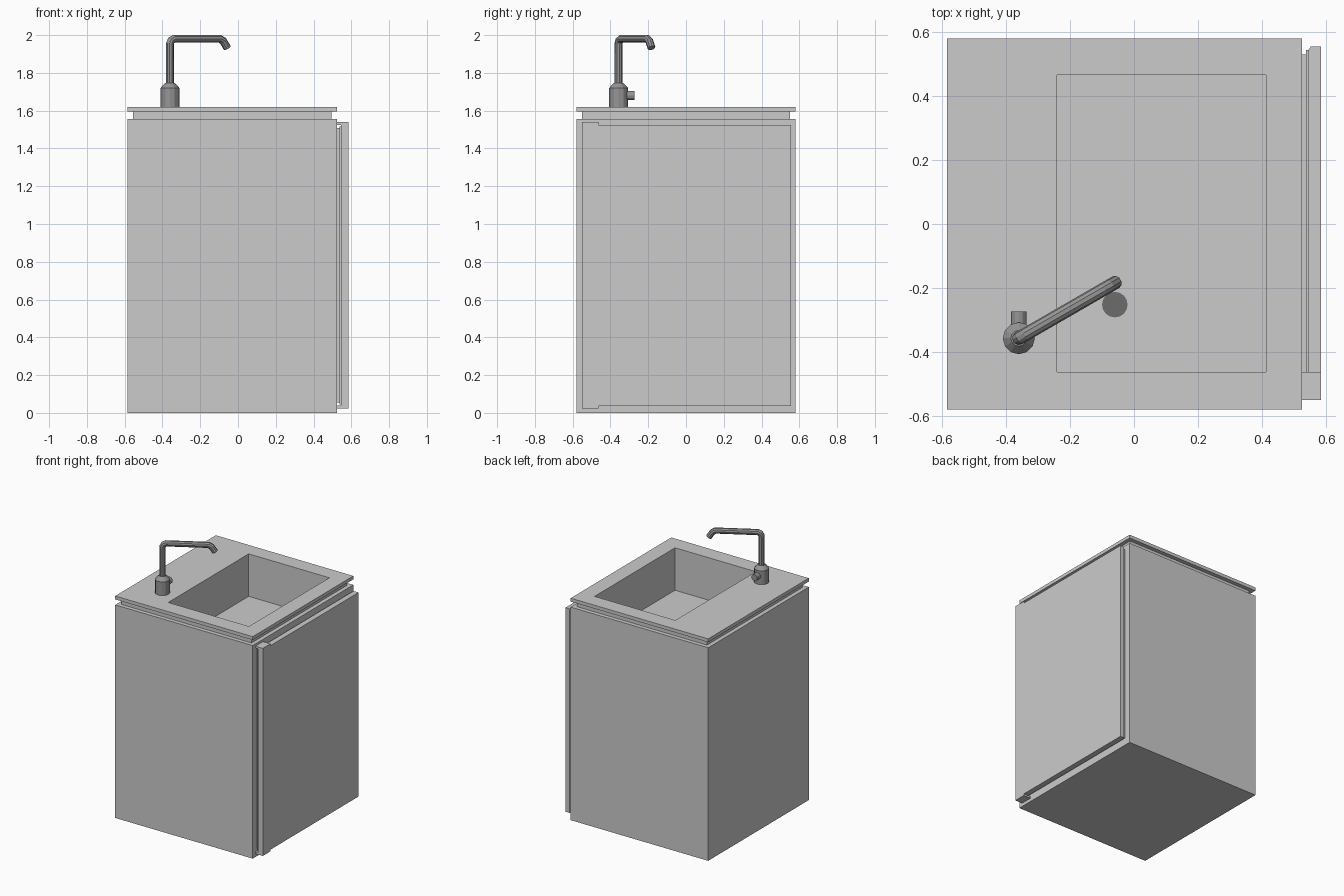
import bpy, bmesh, math
from mathutils import Vector, Matrix

if "Cube" in bpy.data.objects:
    bpy.data.objects.remove(bpy.data.objects["Cube"])


def material(name, v):
    m = bpy.data.materials.new(name)
    m.diffuse_color = (v, v, v, 1)
    m.use_nodes = True
    m.node_tree.nodes["Principled BSDF"].inputs["Base Color"].default_value = m.diffuse_color
    return m


dark_metal = material("dark_metal", 0.3)
drain_dark = material("drain_dark", 0.15)


def finish(name, bm, mat=None):
    me = bpy.data.meshes.new(name)
    bm.to_mesh(me)
    bm.free()
    ob = bpy.data.objects.new(name, me)
    bpy.context.collection.objects.link(ob)
    if mat:
        me.materials.append(mat)
    return ob


def loft(name, rings, cap_start=True, cap_end=True, mat=None):
    """Skin a list of closed point rings, in order."""
    bm = bmesh.new()
    vs = [[bm.verts.new(p) for p in r] for r in rings]
    n = len(rings[0])
    for a, b in zip(vs, vs[1:]):
        for i in range(n):
            j = (i + 1) % n
            bm.faces.new((a[i], a[j], b[j], b[i]))
    if cap_start:
        bm.faces.new(vs[0][::-1])
    if cap_end:
        bm.faces.new(vs[-1])
    return finish(name, bm, mat)


def rect(x0, x1, y0, y1, z):
    return [(x0, y0, z), (x1, y0, z), (x1, y1, z), (x0, y1, z)]


def box(name, x0, x1, y0, y1, z0, z1):
    return loft(name, [rect(x0, x1, y0, y1, z) for z in (z0, z1)])


def turned(name, profile, sides, matrix, mat):
    """Lathe (radius, height) points around local z."""
    rings = [[matrix @ Vector((r * math.cos(2 * math.pi * i / sides),
                               r * math.sin(2 * math.pi * i / sides), h))
              for i in range(sides)] for r, h in profile]
    return loft(name, rings, mat=mat)


OUT = (-0.585, 0.525, -0.58, 0.58)
NECK = (-0.555, 0.495, -0.55, 0.55)
BASIN = (-0.24, 0.412, -0.462, 0.466)
FLOOR = 1.31

# Cabinet shell, open under the neck so the basin can hang inside
loft("cabinet", [rect(*OUT, 0), rect(*OUT, 1.555), rect(*NECK, 1.555)], cap_end=False)

# Recessed neck, countertop and sunken basin in one continuous skin
loft("countertop_basin",
     [rect(*NECK, 1.555), rect(*NECK, 1.595), rect(*OUT, 1.595), rect(*OUT, 1.62),
      rect(*BASIN, 1.62), rect(*BASIN, FLOOR)], cap_start=False)

# Door on the right side: chamfered panel with liner and seal behind
door = [(0.545, -0.55), (0.585, -0.55), (0.585, 0.555), (0.553, 0.555), (0.545, 0.543)]
loft("door_panel", [[(x, y, z) for x, y in door] for z in (0.036, 1.525)])
box("door_seal", 0.525, 0.539, -0.53, 0.53, 0.055, 1.508)
box("door_liner", 0.537, 0.546, -0.54, 0.543, 0.045, 1.517)

# Hinge plates above and below the door
for name, z0 in (("bottom_hinge_plate", 0.024), ("top_hinge_plate", 1.525)):
    box(name, 0.525, 0.585, -0.55, -0.462, z0, z0 + 0.014)

# Tap body and side knob
tap = Vector((-0.36, -0.357, 0))
turned("tap_body", [(0.05, 1.62), (0.05, 1.72), (0.025, 1.747)], 12,
       Matrix.Translation(tap), dark_metal)
turned("tap_knob", [(0.024, 0), (0.024, 0.084)], 12,
       Matrix.Translation(tap + Vector((0, 0, 1.68))) @ Matrix.Rotation(-math.pi / 2, 4, 'X'),
       dark_metal)

# Spout: tube swept along a bent path, turned 30 degrees over the basin
path = [(0, 1.735), (0, 1.955), (0.008, 1.972), (0.025, 1.98),
        (0.305, 1.98), (0.325, 1.969), (0.35, 1.932)]
heading = Vector((math.cos(math.radians(30)), math.sin(math.radians(30)), 0))
side = Vector((0, 0, 1)).cross(heading)
pts = [tap + heading * s + Vector((0, 0, z)) for s, z in path]
rings = []
for i, p in enumerate(pts):
    d_in = (p - pts[max(i - 1, 0)]).normalized()
    d_out = (pts[min(i + 1, len(pts) - 1)] - p).normalized()
    t = (d_in + d_out).normalized()
    up = t.cross(side)
    rings.append([p + 0.021 * (side * math.cos(a) + up * math.sin(a))
                  for a in (2 * math.pi * k / 10 for k in range(10))])
spout = loft("tap_spout", rings, mat=dark_metal)
bm = bmesh.new()
bm.from_mesh(spout.data)
bmesh.ops.recalc_face_normals(bm, faces=bm.faces)
bm.to_mesh(spout.data)
bm.free()

# Drain disc in the basin floor
turned("drain", [(0.04, FLOOR - 0.01), (0.04, FLOOR + 0.003)], 16,
       Matrix.Translation((-0.06, -0.252, 0)), drain_dark)
